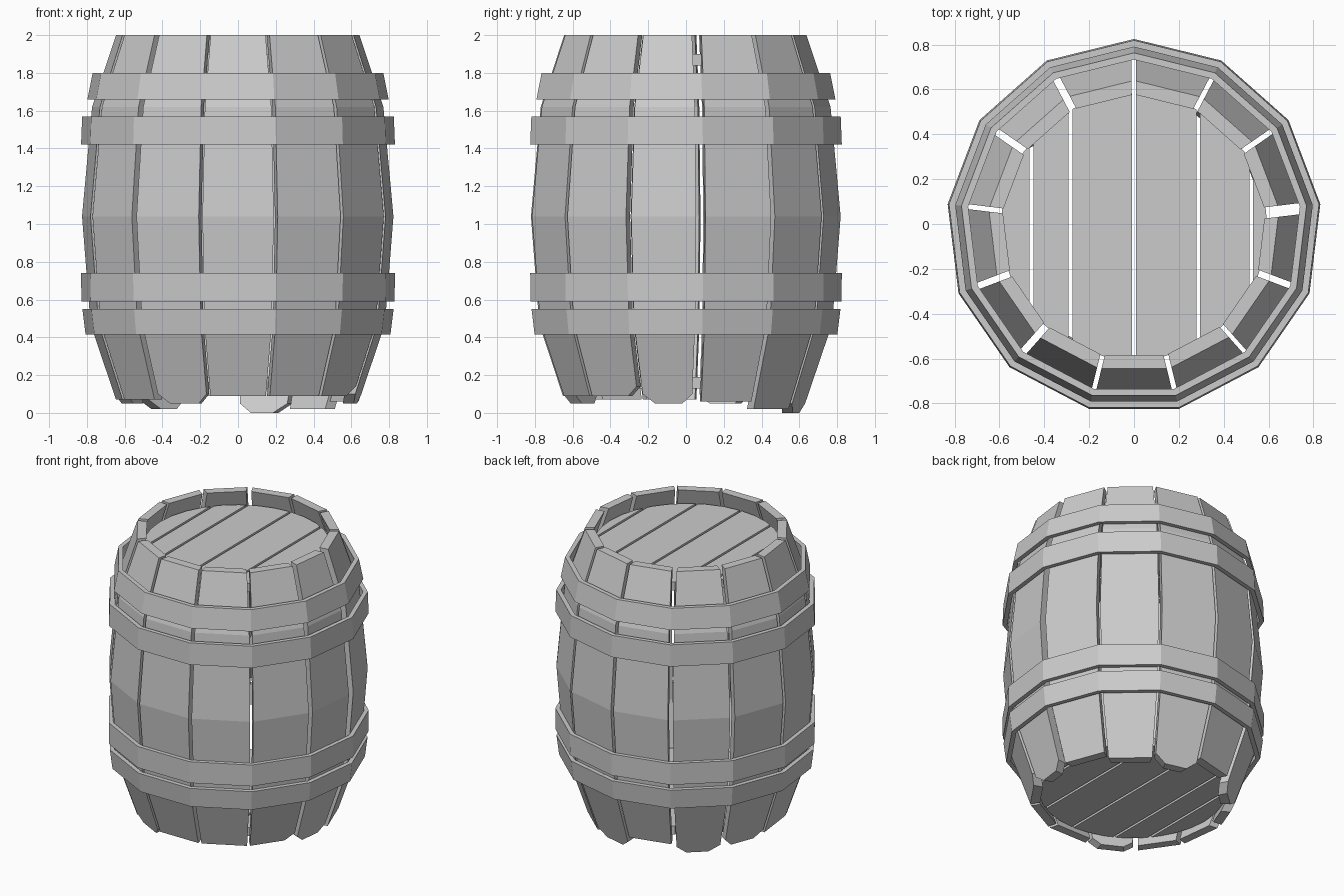
import bpy, bmesh, math, random
from mathutils import Vector, Matrix

cube = bpy.data.objects.get("Cube")
if cube:
    bpy.data.objects.remove(cube, do_unlink=True)

random.seed(4)
SIDES = 13
STEP = 2 * math.pi / SIDES
CENTRE = Vector((0, -0.012, 0))
THICK = 0.06

grey = bpy.data.materials.new("plain_grey")
grey.use_nodes = True
COLOUR = (0.6, 0.6, 0.6, 1)
grey.diffuse_color = COLOUR
grey.node_tree.nodes["Principled BSDF"].inputs["Base Color"].default_value = COLOUR


def finish(bm, name):
    bmesh.ops.recalc_face_normals(bm, faces=bm.faces)
    mesh = bpy.data.meshes.new(name)
    bm.to_mesh(mesh)
    bm.free()
    mesh.materials.append(grey)
    obj = bpy.data.objects.new(name, mesh)
    bpy.context.collection.objects.link(obj)
    obj.location = CENTRE
    return obj


def loft(name, rings, closed):
    """Skin a row of equal point rings, joined end to end or capped."""
    bm = bmesh.new()
    rows = [[bm.verts.new(p) for p in ring] for ring in rings]
    n = len(rows[0])
    pairs = list(zip(rows, rows[1:]))
    if closed:
        pairs.append((rows[-1], rows[0]))
    else:
        bm.faces.new(rows[0])
        bm.faces.new(rows[-1])
    for a, b in pairs:
        for i in range(n):
            j = (i + 1) % n
            bm.faces.new((a[i], a[j], b[j], b[i]))
    return finish(bm, name)


# Bulging side profile: height and distance from the axis
PROFILE = [(0, 0.61), (0.47, 0.765), (1.04, 0.809), (1.62, 0.757), (2, 0.633)]


def bulge(z):
    for (z0, r0), (z1, r1) in zip(PROFILE, PROFILE[1:]):
        if z <= z1:
            return r0 + (r1 - r0) * (z - z0) / (z1 - z0)


# Staves with uneven lower ends, some with chipped corners
ENDS = [0.09, 0.09, 0.09, 0.05, 0.06, 0.02, 0, 0.09, 0.02, 0.05, 0.07, 0.07, 0.05]
CHIPS = {2: (0, 0.06), 3: (0.06, 0.05), 6: (0.07, 0.06), 8: (0.06, 0.07),
         9: (0.05, 0.06), 12: (0.06, 0.05)}
for k, end in enumerate(ENDS):
    turn = Matrix.Rotation(-math.pi / 2 + k * STEP, 3, 'Z')
    gaps = [random.uniform(0.009, 0.018) for _ in range(2)]
    if k == 3:
        gaps[1] = 0.035
    rings = []
    for z in [end, end + 0.05] + [p[0] for p in PROFILE[1:]]:
        cut = CHIPS.get(k, (0, 0)) if z == end else (0, 0)
        r = bulge(z)
        ring = []
        for rad, side in ((r, 0), (r, 1), (r - THICK, 1), (r - THICK, 0)):
            half = rad * math.tan(STEP / 2) - gaps[side] - cut[side]
            ring.append(turn @ Vector((rad, half if side else -half, z)))
        rings.append(ring)
    loft(f"stave_{k + 1}", rings, False)

# Hoops: name, lower height and radius, upper height and radius
HOOPS = [("bottom_hoop", 0.415, 0.813, 0.55, 0.83),
         ("lower_hoop", 0.59, 0.835, 0.74, 0.837),
         ("upper_hoop", 1.42, 0.837, 1.57, 0.831),
         ("top_hoop", 1.66, 0.803, 1.80, 0.775)]
for name, z0, r0, z1, r1 in HOOPS:
    section = [(r0, z0), (r1, z1), (r1 - 0.03, z1), (r0 - 0.03, z0)]
    rings = []
    for k in range(SIDES):
        a = math.pi / 2 + k * STEP
        rings.append([(r * math.cos(a), r * math.sin(a), z) for r, z in section])
    loft(name, rings, True)

# Round heads, each sawn into planks with narrow gaps
SEAMS = [-0.7, -0.457, -0.283, 0, 0.287, 0.522, 0.7]
for head, height in (("bottom_head", 0.16), ("top_head", 1.87)):
    for i, (left, right) in enumerate(zip(SEAMS, SEAMS[1:])):
        bm = bmesh.new()
        bmesh.ops.create_cone(bm, cap_ends=True, segments=32, radius1=0.595,
                              radius2=0.595, depth=THICK,
                              matrix=Matrix.Translation((0, 0, height)))
        for x, direction in ((left + 0.008, -1), (right - 0.008, 1)):
            cut = bmesh.ops.bisect_plane(
                bm, geom=bm.verts[:] + bm.edges[:] + bm.faces[:],
                plane_co=(x, 0, 0), plane_no=(direction, 0, 0), clear_outer=True)
            edges = [e for e in cut["geom_cut"] if isinstance(e, bmesh.types.BMEdge)]
            if edges:
                bmesh.ops.holes_fill(bm, edges=edges)
        finish(bm, f"{head}_plank_{i + 1}")
